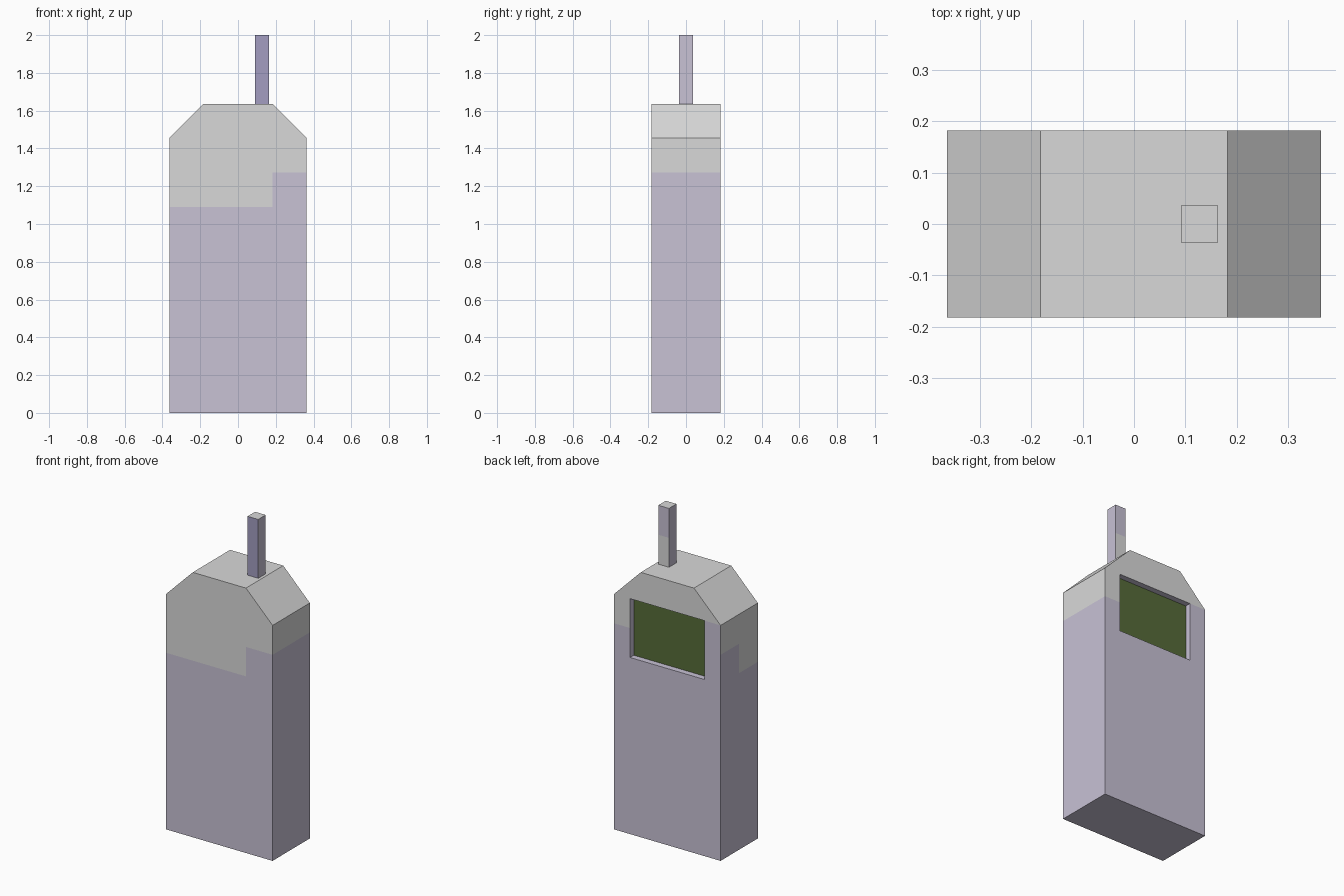
import bpy, bmesh
from mathutils import Vector

if "Cube" in bpy.data.objects:
    bpy.data.objects.remove(bpy.data.objects["Cube"])

U = 2 / 11  # the model's grid unit


def material(name, rgb):
    def lin(c):
        c /= 255
        return c / 12.92 if c <= 0.04045 else ((c + 0.055) / 1.055) ** 2.4
    m = bpy.data.materials.new(name)
    m.diffuse_color = (*[lin(c) for c in rgb], 1)
    m.use_nodes = True
    m.node_tree.nodes["Principled BSDF"].inputs["Base Color"].default_value = m.diffuse_color
    return m


MATS = [material("light grey", (217, 217, 217)),
        material("pale lilac", (200, 194, 213)),
        material("lilac blue", (163, 158, 193)),
        material("screen green", (86, 108, 57))]
GREY, LILAC, BLUE, GREEN = range(4)


def prism(profile, y0, y1):
    """Extrude an xz profile from y0 to y1."""
    bm = bmesh.new()
    face = bm.faces.new([bm.verts.new((x, y0, z)) for x, z in profile])
    ret = bmesh.ops.extrude_face_region(bm, geom=[face], use_keep_orig=True)
    verts = [g for g in ret["geom"] if isinstance(g, bmesh.types.BMVert)]
    bmesh.ops.translate(bm, verts=verts, vec=(0, y1 - y0, 0))
    bmesh.ops.recalc_face_normals(bm, faces=bm.faces)
    return bm


def cut(bm, axis, value):
    n = Vector((0, 0, 0))
    n[axis] = 1
    bmesh.ops.bisect_plane(bm, geom=bm.verts[:] + bm.edges[:] + bm.faces[:],
                           plane_co=n * value, plane_no=n)


def finish(bm, name, rule):
    bm.normal_update()
    for f in bm.faces:
        f.material_index = rule(f.calc_center_median(), f.normal)
    me = bpy.data.meshes.new(name)
    bm.to_mesh(me)
    bm.free()
    for m in MATS:
        me.materials.append(m)
    ob = bpy.data.objects.new(name, me)
    bpy.context.collection.objects.link(ob)


# Body with chamfered shoulders, cut along the colour borders and the screen
body = prism([(-2 * U, 0), (2 * U, 0), (2 * U, 8 * U), (U, 9 * U),
              (-U, 9 * U), (-2 * U, 8 * U)], -U, U)
for axis, value in [(0, U), (0, 1.4 * U), (0, -1.4 * U), (1, 0),
                    (2, 6 * U), (2, 7 * U), (2, 8 * U)]:
    cut(body, axis, value)

# Recessed screen in the back
body.normal_update()
opening = []
for f in body.faces:
    c = f.calc_center_median()
    if f.normal.y > 0.9 and abs(c.x) < 1.4 * U and 6 * U < c.z < 8 * U:
        opening.append(f)
ret = bmesh.ops.extrude_face_region(body, geom=opening)
bmesh.ops.translate(body, vec=(0, -0.2 * U, 0),
                    verts=[g for g in ret["geom"] if isinstance(g, bmesh.types.BMVert)])
left = [f for f in opening if f.is_valid]
if left:
    bmesh.ops.delete(body, geom=left, context="FACES_ONLY")
bmesh.ops.recalc_face_normals(body, faces=body.faces)


def body_rule(c, n):
    if n.z < -0.9:
        return LILAC
    if 0.7 * U < c.y < 0.95 * U:                     # screen and its frame
        return GREEN if n.y > 0.9 else LILAC
    if n.y < -0.9:                                   # front
        limit = 7 if c.x > U else 6
    elif n.y > 0.9:                                  # back
        limit = 7 if c.x > 0 else 8
    elif n.x < -0.9:                                 # left side
        limit = 7 if c.y > 0 else 6
    else:
        limit = 7
    return GREY if c.z > limit * U else LILAC


finish(body, "body", body_rule)

# Antenna
antenna = prism([(0.5 * U, 9 * U), (0.9 * U, 9 * U), (0.9 * U, 11 * U),
                 (0.5 * U, 11 * U)], -0.2 * U, 0.2 * U)
cut(antenna, 2, 10 * U)


def antenna_rule(c, n):
    if n.y < -0.9:
        return BLUE
    if n.z > 0.9 or (n.y > 0.9 and c.z < 10 * U):
        return GREY
    return LILAC


finish(antenna, "antenna", antenna_rule)
